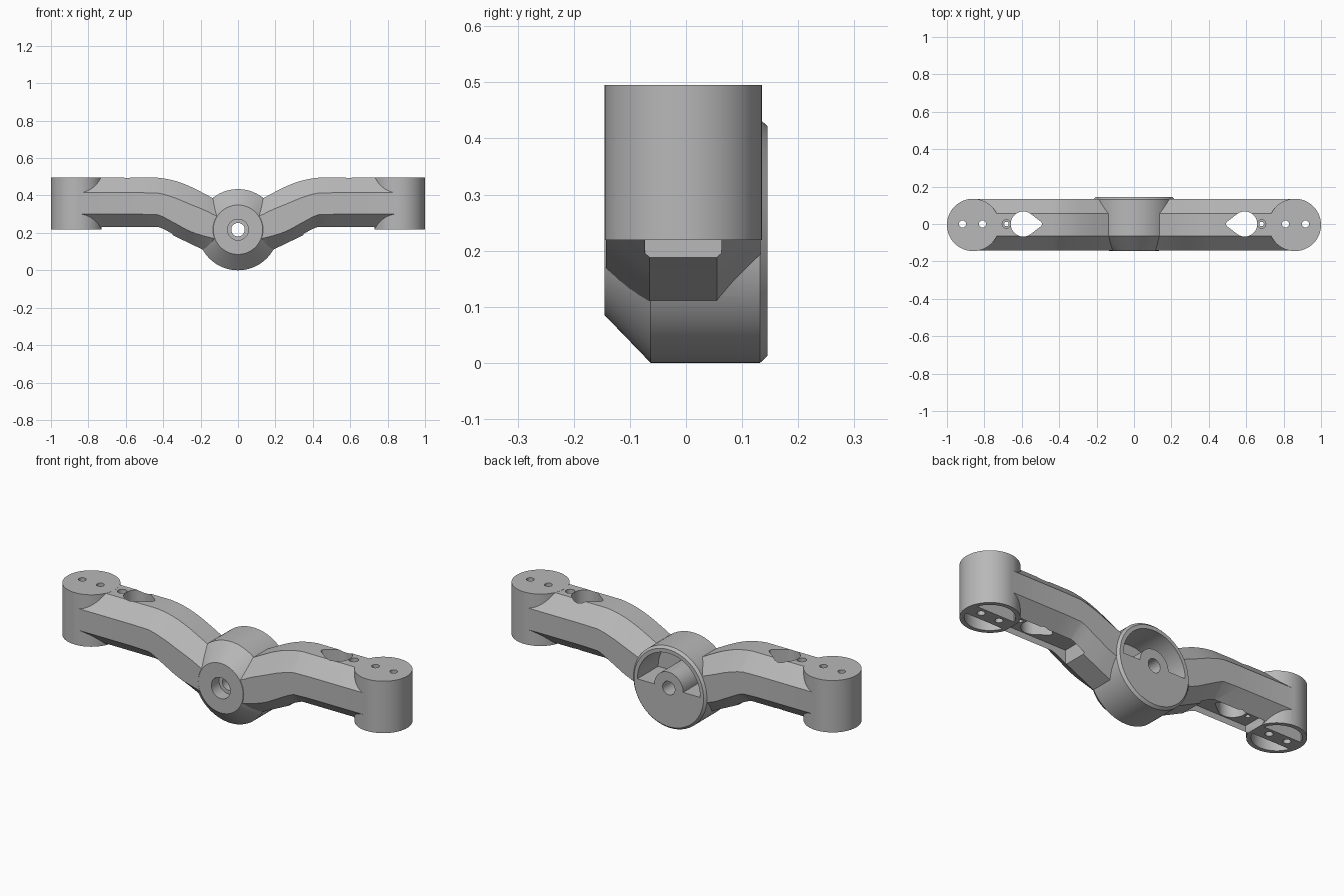
import bpy, bmesh
from math import sin, cos, pi, asin, radians
from mathutils import Vector

old = bpy.data.objects.get("Cube")
if old:
    bpy.data.objects.remove(old, do_unlink=True)

grey = bpy.data.materials.new("mid grey")
grey.use_nodes = True
GREY = (0.48, 0.48, 0.48, 1)
grey.diffuse_color = GREY
grey.node_tree.nodes["Principled BSDF"].inputs["Base Color"].default_value = GREY

CY, HUB_Z, POD_X, POD_R = -0.005, 0.217, 0.86, 0.14


def loft(name, rings):
    """Closed solid through matching rings of points."""
    bm = bmesh.new()
    loops = [[bm.verts.new(p) for p in ring] for ring in rings]
    n = len(loops[0])
    for a, b in zip(loops, loops[1:]):
        for i in range(n):
            j = (i + 1) % n
            bm.faces.new((a[i], a[j], b[j], b[i]))
    bm.faces.new(loops[0])
    bm.faces.new(loops[-1])
    bmesh.ops.recalc_face_normals(bm, faces=bm.faces)
    mesh = bpy.data.meshes.new(name)
    bm.to_mesh(mesh)
    bm.free()
    mesh.materials.append(grey)
    ob = bpy.data.objects.new(name, mesh)
    bpy.context.collection.objects.link(ob)
    return ob


def arc(r, a0, a1, n, cx=0, cy=0):
    return [(cx + r * cos(a0 + (a1 - a0) * i / n),
             cy + r * sin(a0 + (a1 - a0) * i / n)) for i in range(n + 1)]


def circle(r, cx=0, cy=0, n=64):
    return arc(r, 0, 2 * pi, n, cx, cy)[:-1]


def prism_z(name, outline, z0, z1):
    return loft(name, [[(x, y, z) for x, y in outline] for z in (z0, z1)])


def turned_y(name, steps, n=64):
    return loft(name, [[(x, y, z) for x, z in circle(r, 0, HUB_Z, n)] for y, r in steps])


def combine(body, tool, operation):
    mod = body.modifiers.new(operation, 'BOOLEAN')
    mod.operation, mod.solver, mod.object = operation, 'EXACT', tool
    bpy.context.view_layer.objects.active = body
    bpy.ops.object.modifier_apply(modifier=mod.name)
    bpy.data.objects.remove(tool, do_unlink=True)


# Arm stations: x, then heights of top, upper edge, lower edge, underside
stations = [(0, .33, .265, .155, .06), (.10, .368, .285, .165, .075),
            (.18, .41, .322, .183, .107), (.26, .45, .355, .21, .145),
            (.34, .479, .388, .253, .183), (.43, .495, .413, .297, .225),
            (.52, .495, .415, .30, .225), (.855, .495, .415, .30, .225)]


def smooth_path(keys, steps=5):
    keys = [Vector(k) for k in keys]
    path = []
    for i in range(len(keys) - 3):
        a, b = keys[max(i - 1, 0)], keys[i]
        c, d = keys[i + 1], keys[i + 2]
        for s in range(steps):
            t = s / steps
            path.append(b * 1 + (c - a) * (t / 2) + (a * 2 - b * 5 + c * 4 - d) * (t * t / 2)
                        + (b * 3 - a - c * 3 + d) * (t ** 3 / 2))
    return path + keys[-3:]


def section(x, top, upper, lower, under):
    w, f = 0.138, 0.06
    half = [(f, top), (w, upper), (w, lower), (f, under)]
    return ([(x, CY + y, z) for y, z in half]
            + [(x, CY - y, z) for y, z in reversed(half)])


# Both arms in one bent beam
right = [section(*k) for k in smooth_path(stations)]
left = [[(-x, y, z) for x, y, z in ring] for ring in reversed(right[1:])]
body = loft("bent_bracket", left + right)

# Central hub and round end pods
combine(body, turned_y("hub", [(-.145, .132), (-.063, .217), (.132, .217), (.145, .205)], 80), 'UNION')
for s in (-1, 1):
    combine(body, prism_z("end_pod", circle(POD_R, s * POD_X, CY), .219, .4955), 'UNION')

# Hub hole, front counterbore and half-ring pocket at the back
combine(body, turned_y("hub_hole", [(-.3, .036), (.3, .036)], 32), 'DIFFERENCE')
combine(body, turned_y("counterbore", [(-.3, .056), (-.08, .056)], 32), 'DIFFERENCE')
pocket = arc(.185, 0, pi, 32, 0, HUB_Z) + arc(.085, pi, 0, 24, 0, HUB_Z)
combine(body, loft("hub_pocket", [[(x, y, z) for x, z in pocket] for y in (-.03, .3)]), 'DIFFERENCE')

for s in (-1, 1):
    # Slot under the arm
    slot = [(s * .35, -.073), (s * .73, -.073), (s * .73, .063), (s * .35, .063)]
    combine(body, prism_z("slot", slot, -.1, .265), 'DIFFERENCE')
    # Pockets on both sides of the pod's cross bar
    edge = asin(.04 / .118)
    for side in (0, pi):
        seg = arc(.118, side + edge, side + pi - edge, 28, s * POD_X, CY)
        combine(body, prism_z("pod_pocket", seg, .1, .40), 'DIFFERENCE')
    # Teardrop opening pointing to the hub
    drop = arc(.067, radians(-125), radians(125), 32, .592, 0) + arc(.016, radians(125), radians(235), 8, .508, 0)
    combine(body, prism_z("teardrop", [(s * x, y) for x, y in drop], -.1, .7), 'DIFFERENCE')
    # Screw holes and the countersunk pin hole
    for x, r, z0 in ((.917, .019, .1), (.81, .019, .1), (.682, .012, .1), (.682, .023, .47)):
        combine(body, prism_z("hole", circle(r, s * x, 0, 20), z0, .7), 'DIFFERENCE')

bpy.ops.object.select_all(action='DESELECT')
body.select_set(True)
bpy.context.view_layer.objects.active = body
bpy.ops.object.shade_smooth_by_angle(angle=radians(25))
